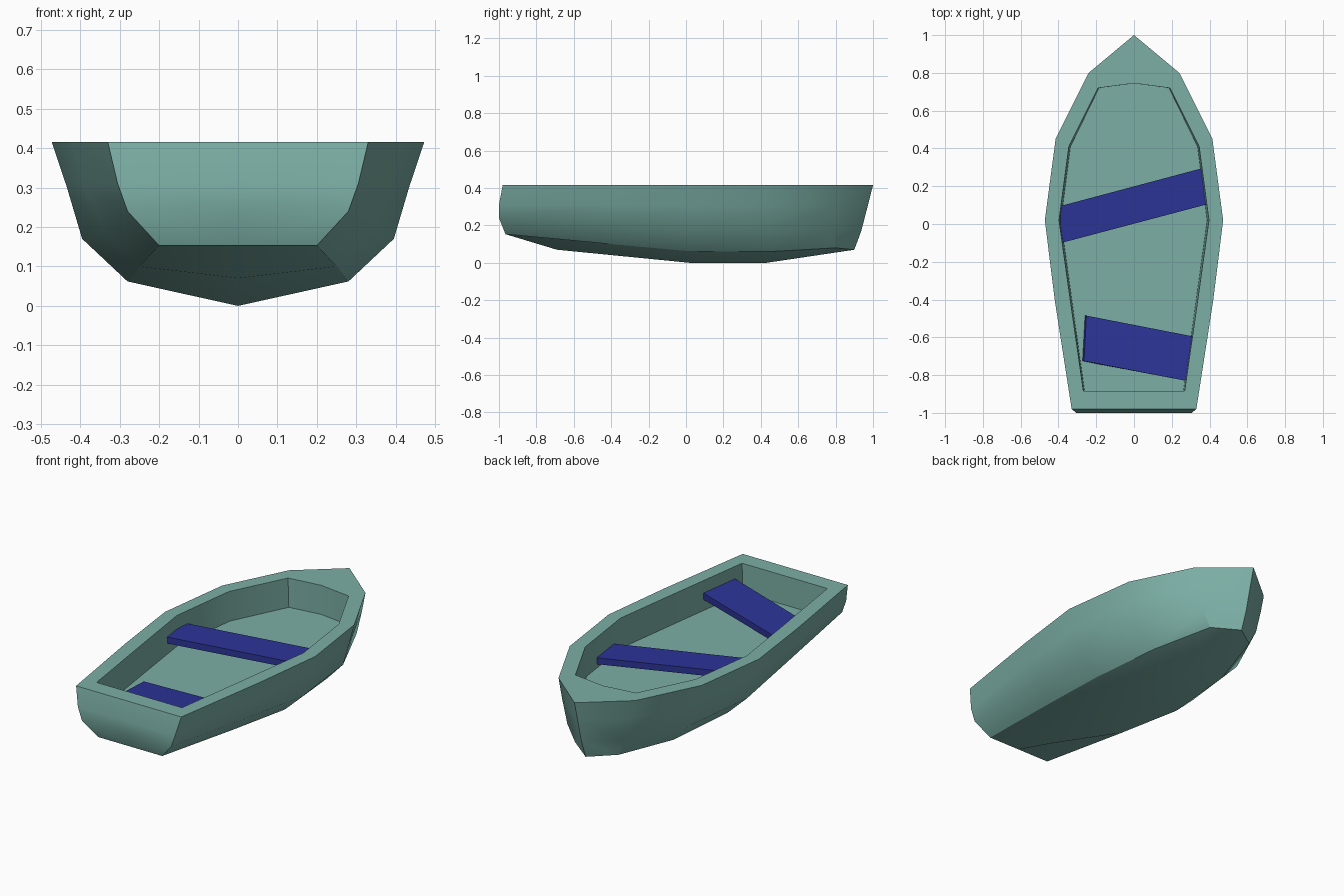
import bpy, bmesh

if "Cube" in bpy.data.objects:
    bpy.data.objects.remove(bpy.data.objects["Cube"])


def material(name, rgb):
    m = bpy.data.materials.new(name)
    m.diffuse_color = (*rgb, 1)
    m.use_nodes = True
    m.node_tree.nodes["Principled BSDF"].inputs["Base Color"].default_value = m.diffuse_color
    return m


def add_object(name, bm, mat):
    bmesh.ops.recalc_face_normals(bm, faces=bm.faces)
    me = bpy.data.meshes.new(name)
    bm.to_mesh(me)
    bm.free()
    me.materials.append(mat)
    ob = bpy.data.objects.new(name, me)
    bpy.context.collection.objects.link(ob)
    return ob


teal = material("teal_paint", (0.20, 0.43, 0.38))
blue = material("blue_paint", (0.025, 0.034, 0.31))

TOP, FLOOR = 0.415, 0.25

# Half cross-sections from stern to bow: keel, chine, bilge, side, gunwale
sections = [
    [(0, -.965, .153), (.20, -.965, .153), (.28, -1, .24), (.305, -1, .31), (.33, -.98, TOP)],
    [(0, -.69, .07), (.25, -.4, .10), (.345, -.4, .195), (.39, -.4, .31), (.42, -.4, TOP)],
    [(0, .02, 0), (.28, .02, .062), (.395, .02, .17), (.435, .02, .305), (.472, .02, TOP)],
    [(0, .43, 0), (.24, .45, .06), (.345, .45, .17), (.385, .45, .305), (.415, .45, TOP)],
    [(0, .78, .052), (.137, .8, .08), (.185, .8, .17), (.218, .8, .305), (.24, .8, TOP)],
    [(0, .9, .07), (0, .9, .07), (0, .937, .17), (0, .972, .305), (0, 1, TOP)],
]
# Inner edge of the rim, one point per section
inner = [(.268, -.885), (.338, -.4), (.397, .02), (.345, .41), (.19, .72), (0, .745)]

# Continue every section over the rim, down the inner wall and across the floor
for sec, (x, y) in zip(sections, inner):
    sec += [(x, y, TOP), (x * .975, y, FLOOR), (0, y, FLOOR)]
# Centreline of the transom closes the stern
sections.insert(0, [(0, y, z) for x, y, z in sections[0]])

# Hull: loft the half sections, then mirror
bm = bmesh.new()
rows = [[bm.verts.new(p) for p in sec] for sec in sections]
for a, b in zip(rows, rows[1:]):
    for i in range(len(a) - 1):
        bm.faces.new((a[i], b[i], b[i + 1], a[i + 1]))
bmesh.ops.remove_doubles(bm, verts=bm.verts, dist=1e-4)
mirrored = bmesh.ops.duplicate(bm, geom=bm.verts[:] + bm.edges[:] + bm.faces[:])["geom"]
bmesh.ops.scale(bm, vec=(-1, 1, 1), verts=[g for g in mirrored if isinstance(g, bmesh.types.BMVert)])
bmesh.ops.remove_doubles(bm, verts=bm.verts, dist=1e-4)
hull = add_object("hull", bm, teal)
bpy.context.view_layer.objects.active = hull
hull.select_set(True)
bpy.ops.object.shade_smooth_by_angle(angle=0.52)
hull.select_set(False)


# Seats: tilted planks given by their four top corners
def seat(name, corners, thick=.036, lean=0):
    bm = bmesh.new()
    top = [bm.verts.new(c) for c in corners]
    low = [bm.verts.new((x - (lean if x < 0 else 0), y, z - thick)) for x, y, z in corners]
    bm.faces.new(top)
    bm.faces.new(low[::-1])
    for i in range(4):
        j = (i + 1) % 4
        bm.faces.new((top[j], top[i], low[i], low[j]))
    return add_object(name, bm, blue)


seat("middle_seat", [(-.388, -.101, .343), (.39, .105, .305), (.36, .295, .305), (-.39, .095, .343)])
seat("stern_seat", [(-.265, -.725, .272), (.275, -.83, .347), (.312, -.595, .347), (-.252, -.485, .272)],
     lean=.012)
